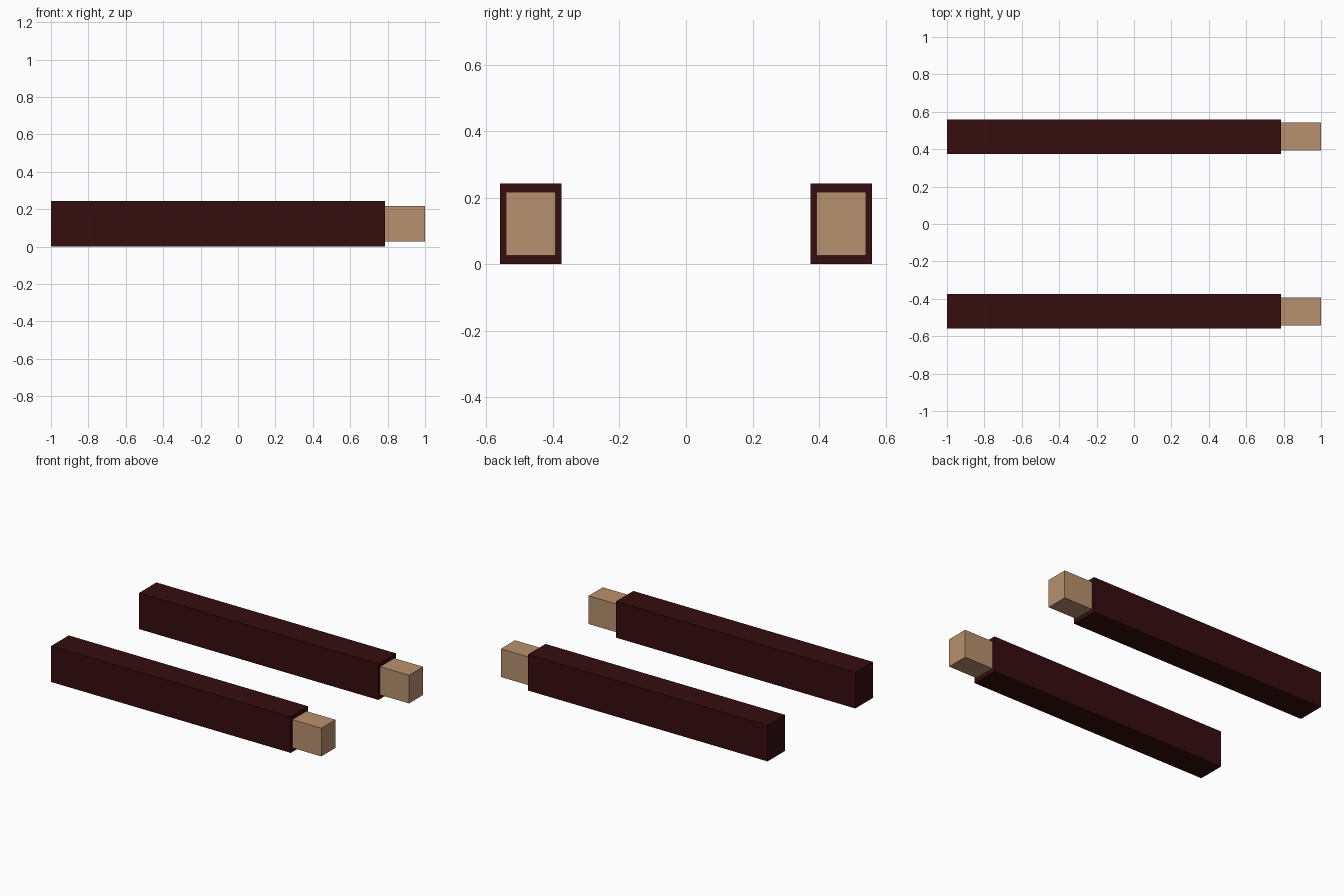
import bpy

cube = bpy.data.objects.get("Cube")
if cube:
    bpy.data.objects.remove(cube, do_unlink=True)


def make_material(name, color):
    mat = bpy.data.materials.new(name)
    mat.use_nodes = True
    mat.diffuse_color = color
    bsdf = mat.node_tree.nodes["Principled BSDF"]
    bsdf.inputs["Base Color"].default_value = color
    bsdf.inputs["Roughness"].default_value = 0.8
    return mat


def box(name, low, high, mat):
    """Axis-aligned box between two corners."""
    center = [(a + b) / 2 for a, b in zip(low, high)]
    size = [b - a for a, b in zip(low, high)]
    bpy.ops.mesh.primitive_cube_add(size=1, location=center)
    obj = bpy.context.object
    obj.name = name
    obj.scale = size
    bpy.ops.object.transform_apply(location=False, rotation=False, scale=True)
    obj.data.materials.append(mat)
    return obj


maroon = make_material("dark maroon", (0.037, 0.004, 0.0044, 1))
tan = make_material("tan skin", (0.485, 0.283, 0.156, 1))

# Two parallel arms, each a long sleeve with a hand block at the +x end
for side, y in (("front", -0.467), ("back", 0.467)):
    box(side + "_sleeve", (-1, y - 0.093, 0), (0.785, y + 0.093, 0.243), maroon)
    box(side + "_hand", (0.775, y - 0.075, 0.027), (1, y + 0.075, 0.217), tan)
